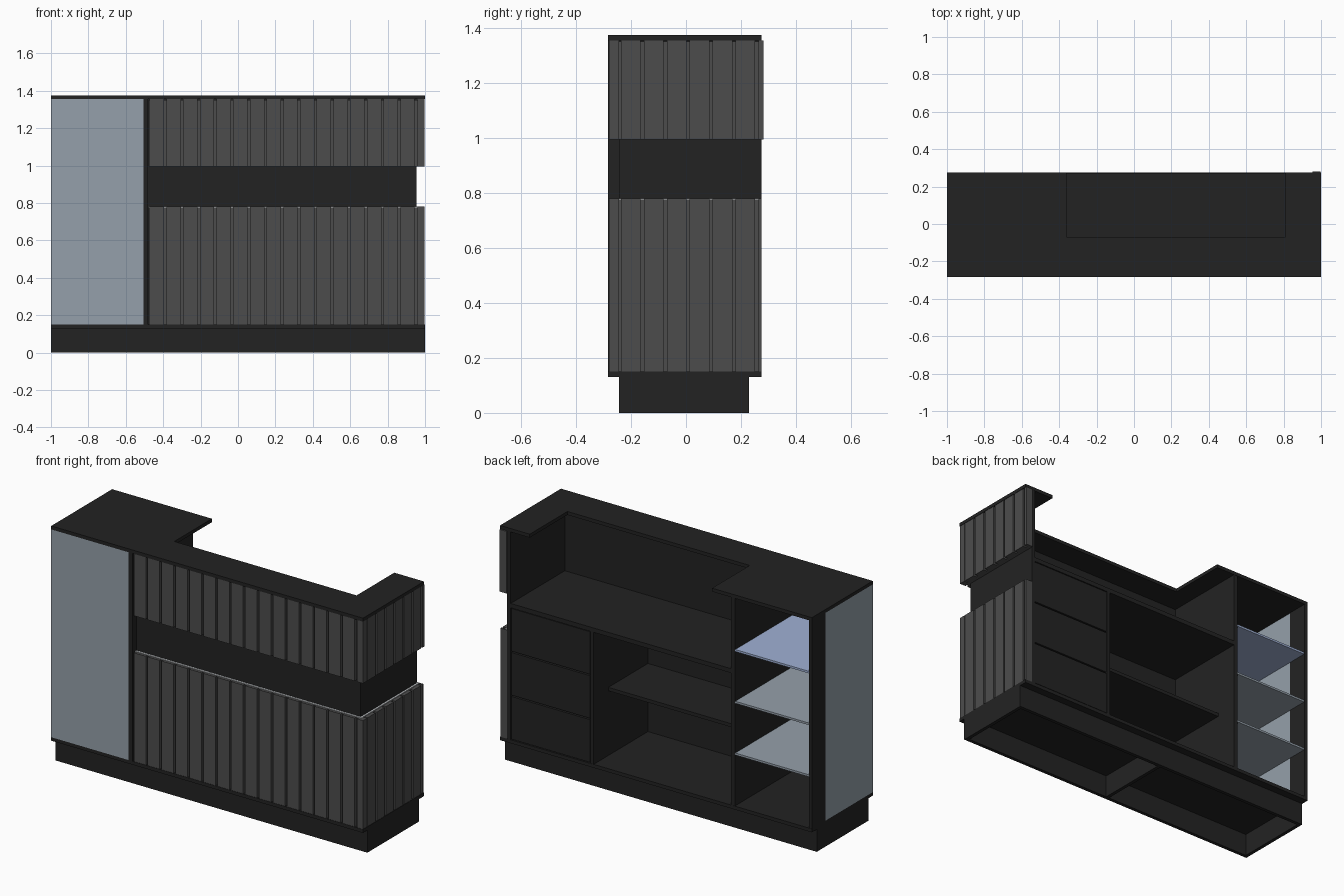
import bpy
import bmesh

if "Cube" in bpy.data.objects:
    bpy.data.objects.remove(bpy.data.objects["Cube"], do_unlink=True)


def material(name, rgb):
    mat = bpy.data.materials.new(name)
    mat.use_nodes = True
    mat.diffuse_color = (*rgb, 1)
    mat.node_tree.nodes["Principled BSDF"].inputs["Base Color"].default_value = (*rgb, 1)
    return mat


black = material("black laminate", (.0165, .0165, .0165))
grey = material("grey slat", (.073, .073, .073))
frosted = material("frosted panel", (.30, .352, .405))
blue = material("blue glass", (.35, .44, .66))
light = material("light strip", (.55, .57, .59))


def boxes(name, mat, extents):
    """One object from boxes given as (x0, x1, y0, y1, z0, z1)."""
    bm = bmesh.new()
    for x0, x1, y0, y1, z0, z1 in extents:
        cube = bmesh.ops.create_cube(bm, size=1)
        for v in cube["verts"]:
            v.co.x = x1 if v.co.x > 0 else x0
            v.co.y = y1 if v.co.y > 0 else y0
            v.co.z = z1 if v.co.z > 0 else z0
    mesh = bpy.data.meshes.new(name)
    bm.to_mesh(mesh)
    bm.free()
    mesh.materials.append(mat)
    obj = bpy.data.objects.new(name, mesh)
    bpy.context.collection.objects.link(obj)
    return obj


def prism(name, mat, outline, z0, z1):
    """Flat slab extruded from an outline."""
    bm = bmesh.new()
    face = bm.faces.new([bm.verts.new((x, y, z0)) for x, y in outline])
    top = bmesh.ops.extrude_face_region(bm, geom=[face])["geom"]
    bmesh.ops.translate(bm, vec=(0, 0, z1 - z0),
                        verts=[e for e in top if isinstance(e, bmesh.types.BMVert)])
    bmesh.ops.recalc_face_normals(bm, faces=bm.faces)
    mesh = bpy.data.meshes.new(name)
    bm.to_mesh(mesh)
    bm.free()
    mesh.materials.append(mat)
    bpy.context.collection.objects.link(bpy.data.objects.new(name, mesh))


FRONT, BACK = -.283, .275
FLOOR, CEIL = .15, 1.355
WALL = -.243      # front of the inner body
SIDE = .955       # outside of the inner body

# Open-bottomed plinth with a middle brace
boxes("plinth", black, [
    (-1, 1, -.243, -.223, 0, .13), (-1, 1, .21, .23, 0, .13),
    (-1, -.98, -.223, .21, 0, .13), (.98, 1, -.223, .21, 0, .13),
    (-.01, .01, -.223, .21, 0, .13)])
boxes("base_board", black, [(-1, 1, FRONT, BACK, .13, FLOOR)])

# Top slab with a working cutout at the back
prism("top_slab", black, [
    (-1, FRONT), (1, FRONT), (1, BACK), (.81, BACK), (.81, -.07),
    (-.36, -.07), (-.36, BACK), (-1, BACK)], CEIL, 1.375)

# Body panels
boxes("front_wall", black, [(-.48, SIDE, WALL, WALL + .02, FLOOR, CEIL)])
boxes("left_wall", black, [(SIDE - .022, SIDE, WALL + .02, BACK - .001, FLOOR, CEIL)])
boxes("divider", black, [(-.505, -.48, FRONT, BACK - .001, FLOOR, CEIL)])
boxes("worktop", black, [(-.48, SIDE - .022, WALL + .02, BACK - .001, .915, .94)])

# Drawers and the open compartment
boxes("drawer_divider", black, [(.40, .42, WALL + .02, BACK - .001, FLOOR, .915)])
step = (.915 - FLOOR) / 3
boxes("drawers", black, [
    (.424, SIDE - .026, WALL + .03, BACK - .003,
     FLOOR + i * step + .004, FLOOR + (i + 1) * step - .004) for i in range(3)])
boxes("open_shelf", black, [(-.48, .40, WALL + .02, .14, .525, .545)])

# Frosted display cabinet
boxes("frosted_front", frosted, [(-1, -.505, FRONT, FRONT + .018, FLOOR, CEIL)])
boxes("frosted_side", frosted, [(-1, -.982, FRONT + .018, .15, FLOOR, CEIL)])
boxes("back_post", black, [(-1, -.98, .15, BACK - .001, FLOOR, CEIL)])
for label, z, mat in (("lower", .45, frosted), ("middle", .75, frosted), ("upper", 1.05, blue)):
    boxes(label + "_display_shelf", mat, [(-.98, -.505, FRONT + .018, BACK - .005, z - .006, z + .006)])

# Slatted cladding on the front and left side
for label, z0, z1 in (("lower", FLOOR, .78), ("upper", .995, CEIL)):
    boxes(label + "_cladding_back", grey, [
        (-.478, SIDE + .022, WALL - .022, WALL, z0, z1 - .004),
        (SIDE, SIDE + .022, WALL, BACK - .002, z0, z1 - .004)])
    boxes(label + "_front_slats", grey, [
        (-.472 + .0893 * i, -.395 + .0893 * i, FRONT + .002, WALL - .022, z0, z1)
        for i in range(16)])
    boxes(label + "_corner_slat", grey, [(SIDE + .005, .998, FRONT + .002, WALL, z0, z1)])
    boxes(label + "_side_slats", grey, [
        (SIDE + .022, .998, WALL + .006 + .0835 * i, WALL + .0775 + .0835 * i, z0, z1)
        for i in range(6)])
    end = .282 if label == "upper" else BACK
    boxes(label + "_end_slat", grey, [(SIDE, .998, .264, end, z0, z1)])

# Narrow light strip on the lower cladding
boxes("light_strip", light, [
    (-.478, SIDE + .018, WALL - .018, WALL - .006, .775, .781),
    (SIDE + .006, SIDE + .018, WALL - .006, BACK - .005, .775, .781)])
